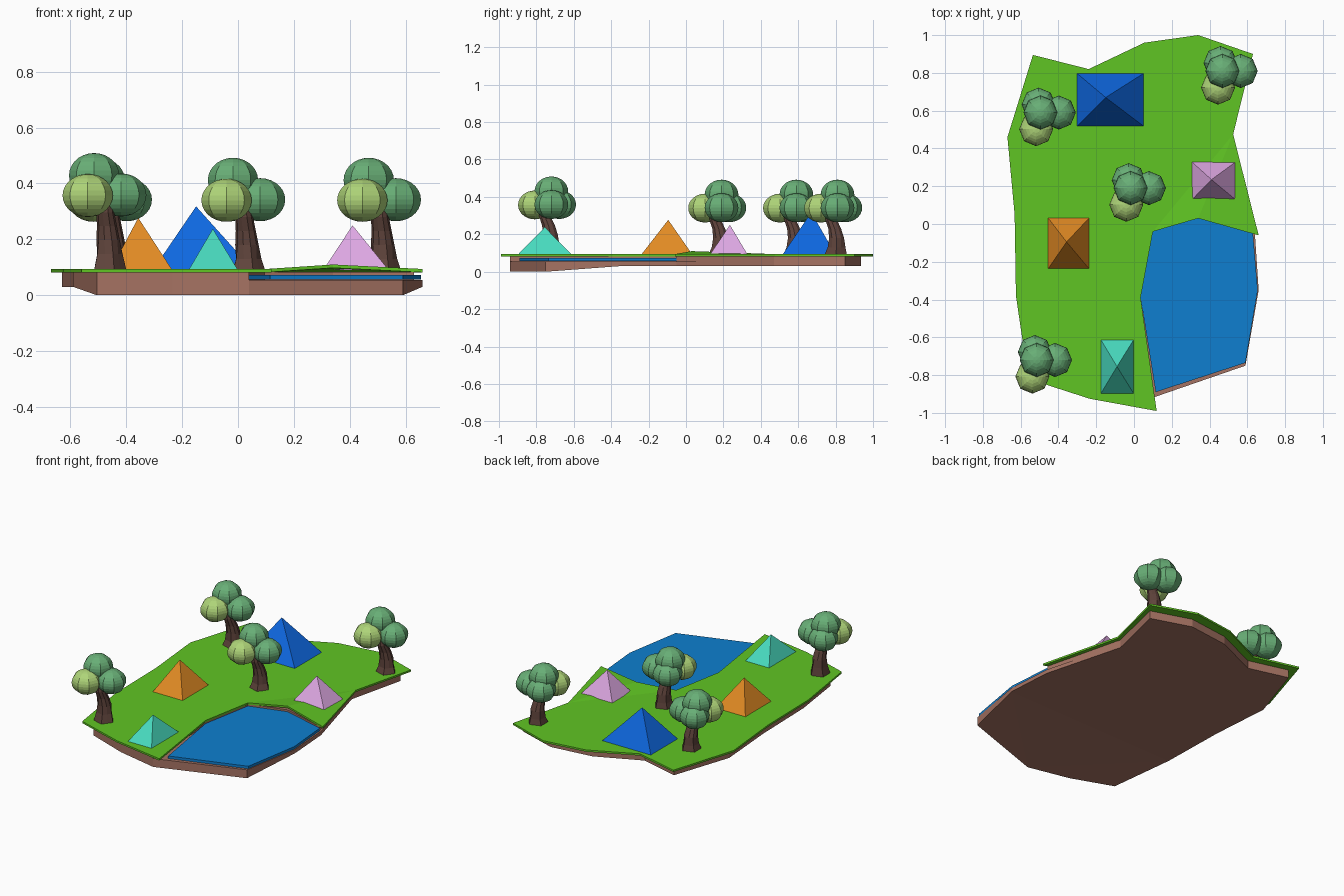
import bpy, bmesh, math

if "Cube" in bpy.data.objects:
    bpy.data.objects.remove(bpy.data.objects["Cube"])


def material(name, r, g, b):
    lin = [(c / 255 / 12.92) if c < 10 else ((c / 255 + 0.055) / 1.055) ** 2.4 for c in (r, g, b)]
    m = bpy.data.materials.new(name)
    m.diffuse_color = (*lin, 1)
    m.use_nodes = True
    m.node_tree.nodes["Principled BSDF"].inputs["Base Color"].default_value = m.diffuse_color
    return m


GRASS = material("grass green", 96, 197, 35)
WATER = material("water blue", 14, 127, 208)
EARTH = material("earth brown", 165, 114, 98)
BARK = material("bark brown", 96, 68, 60)
LEAF = material("leaf green", 104, 174, 118)
LIGHT_LEAF = material("light leaf green", 174, 212, 120)
BLUE = material("tent blue", 14, 104, 225)
ORANGE = material("tent orange", 226, 139, 36)
PINK = material("tent pink", 222, 168, 227)
TEAL = material("tent teal", 72, 218, 190)


def finish(bm, name, mat):
    bmesh.ops.recalc_face_normals(bm, faces=bm.faces)
    mesh = bpy.data.meshes.new(name)
    bm.to_mesh(mesh)
    bm.free()
    mesh.materials.append(mat)
    ob = bpy.data.objects.new(name, mesh)
    bpy.context.collection.objects.link(ob)
    return ob


def slab(name, outline, bottom, top, mat):
    """Prism over an outline; bottom and top give z for each point."""
    bm = bmesh.new()
    lo = [bm.verts.new((x, y, bottom(x, y))) for x, y in outline]
    hi = [bm.verts.new((x, y, top(x, y))) for x, y in outline]
    n = len(outline)
    caps = [bm.faces.new(lo[::-1]), bm.faces.new(hi)]
    for i in range(n):
        j = (i + 1) % n
        bm.faces.new((lo[i], lo[j], hi[j], hi[i]))
    bmesh.ops.triangulate(bm, faces=caps)
    return finish(bm, name, mat)


# ground outlines
shore = [(0.66, -0.06), (0.34, 0.03), (0.10, -0.04), (0.035, -0.39)]
grass = [(0.12, -0.99), (-0.235, -0.925), (-0.56, -0.82), (-0.625, -0.38), (-0.632, 0.05),
         (-0.67, 0.46), (-0.535, 0.895), (-0.24, 0.82), (0.055, 0.96), (0.34, 1.0),
         (0.63, 0.90), (0.525, 0.475)]
earth_land = [(0.04, -0.94), (-0.235, -0.88), (-0.505, -0.78), (-0.59, -0.38), (-0.60, 0.05),
              (-0.63, 0.45), (-0.50, 0.84), (-0.24, 0.77), (0.05, 0.90), (0.33, 0.935),
              (0.59, 0.85), (0.50, 0.47)]
earth_pond = [(0.64, -0.05), (0.66, -0.35), (0.59, -0.75)]
pond = [(0.10, -0.04), (0.34, 0.03), (0.63, -0.05), (0.655, -0.35), (0.59, -0.735),
        (0.115, -0.89), (0.035, -0.39)]


def hump(x, y):                       # bank rises behind the pond
    return 0.016 if (x, y) == (0.34, 0.03) else 0.0


def underside(x, y):                  # base is deeper toward the front
    return 0.03 * min(1, max(0, (y + 0.74) / 0.36))


slab("earth_base", earth_land + [(0.64, -0.05)] + earth_pond[1:], underside, lambda x, y: 0.055, EARTH)
slab("earth_bank", earth_land + [(0.63, -0.05), (0.34, 0.035), (0.095, -0.035), (0.03, -0.39)],
     lambda x, y: 0.055, lambda x, y: 0.083, EARTH)
slab("grass_layer", grass + shore, lambda x, y: 0.082 + hump(x, y),
     lambda x, y: 0.094 + hump(x, y), GRASS)
slab("pond_water", pond, lambda x, y: 0.056, lambda x, y: 0.073, WATER)


# tents: rectangular pyramids with a slightly shifted peak
def tent(name, x0, x1, y0, y1, peak, mat):
    bm = bmesh.new()
    z = 0.09
    base = [bm.verts.new(p) for p in ((x0, y0, z), (x1, y0, z), (x1, y1, z), (x0, y1, z))]
    tip = bm.verts.new(peak)
    bm.faces.new(base[::-1])
    for i in range(4):
        bm.faces.new((base[i], base[(i + 1) % 4], tip))
    finish(bm, name, mat)


tent("blue_tent", -0.305, 0.055, 0.515, 0.80, (-0.15, 0.67, 0.318), BLUE)
tent("orange_tent", -0.457, -0.235, -0.24, 0.035, (-0.357, -0.095, 0.277), ORANGE)
tent("pink_tent", 0.305, 0.54, 0.127, 0.33, (0.41, 0.235, 0.25), PINK)
tent("teal_tent", -0.177, 0.0, -0.90, -0.61, (-0.09, -0.755, 0.238), TEAL)


# trees: bent flared trunk and four leaf balls
def leaf_ball(name, x, y, z, r, rz, mat):
    bm = bmesh.new()
    bmesh.ops.create_uvsphere(bm, u_segments=8, v_segments=14, radius=1)
    bmesh.ops.scale(bm, vec=(r, r, rz), verts=bm.verts)
    bmesh.ops.translate(bm, vec=(x, y, z), verts=bm.verts)
    finish(bm, name, mat)


def trunk(name, x, y, dz):
    # offset x, offset y, z, radius
    rings = [(0.052, -0.01, 0.088, 0.064), (0.052, -0.005, 0.13, 0.050), (0.05, -0.005, 0.18, 0.042),
             (0.046, -0.015, 0.23, 0.036), (0.04, -0.035, 0.28, 0.032), (0.035, -0.035, 0.34, 0.03)]
    bm = bmesh.new()
    loops = []
    for k, (ox, oy, z, r) in enumerate(rings):
        loop = []
        for i in range(10):
            a = math.tau * i / 10
            rr = r * (0.82 if i % 2 and k < 2 else 1)
            loop.append(bm.verts.new((x + ox + rr * math.cos(a), y + oy + rr * math.sin(a),
                                      z + (dz if k else 0))))
        loops.append(loop)
    bm.faces.new(loops[0][::-1])
    bm.faces.new(loops[-1])
    for a, b in zip(loops, loops[1:]):
        for i in range(10):
            j = (i + 1) % 10
            bm.faces.new((a[i], a[j], b[j], b[i]))
    finish(bm, name, BARK)


trees = {"left_back": (-0.495, 0.59, 0), "right_back": (0.468, 0.81, 0),
         "middle": (-0.018, 0.19, 0), "left_front": (-0.515, -0.72, 0.017)}
for label, (x, y, dz) in trees.items():
    trunk(label + "_trunk", x, y, dz)
    leaf_ball(label + "_top_leaves", x, y, 0.412 + dz, 0.09, 0.08, LEAF)
    leaf_ball(label + "_back_leaves", x - 0.01, y + 0.042, 0.342 + dz, 0.09, 0.077, LEAF)
    leaf_ball(label + "_right_leaves", x + 0.097, y, 0.342 + dz, 0.09, 0.077, LEAF)
    leaf_ball(label + "_light_leaves", x - 0.023, y - 0.088, 0.34 + dz, 0.09, 0.077, LIGHT_LEAF)
